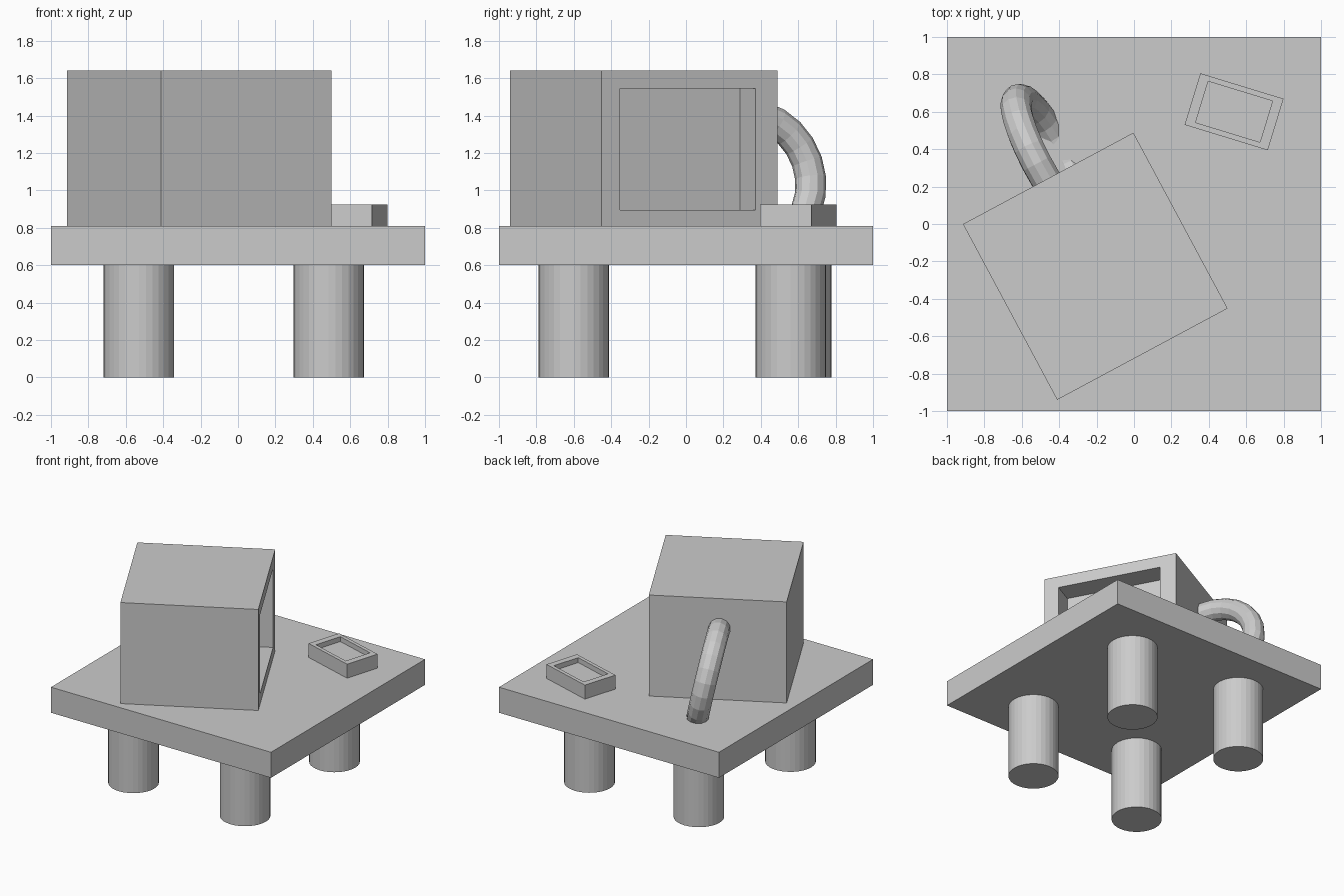
import bpy, bmesh
from math import radians
from mathutils import Matrix

if "Cube" in bpy.data.objects:
    bpy.data.objects.remove(bpy.data.objects["Cube"])


def recessed_box(name, outer, inner, offset, height, depth, matrix):
    """Box with a rectangular pocket in its local +Z face."""
    def rect(size, z, shift=(0, 0)):
        return [bm.verts.new((sx * size[0] / 2 + shift[0], sy * size[1] / 2 + shift[1], z))
                for sx, sy in ((-1, -1), (1, -1), (1, 1), (-1, 1))]

    bm = bmesh.new()
    top = height / 2
    loops = [rect(outer, -top), rect(outer, top),
             rect(inner, top, offset), rect(inner, top - depth, offset)]
    for a, b in zip(loops, loops[1:]):
        for i in range(4):
            j = (i + 1) % 4
            bm.faces.new((a[i], a[j], b[j], b[i]))
    bm.faces.new(loops[0][::-1])
    bm.faces.new(loops[-1])
    bmesh.ops.recalc_face_normals(bm, faces=bm.faces)
    mesh = bpy.data.meshes.new(name)
    bm.to_mesh(mesh)
    bm.free()
    obj = bpy.data.objects.new(name, mesh)
    obj.matrix_world = matrix
    bpy.context.collection.objects.link(obj)
    return obj


def rot(degrees, axis):
    return Matrix.Rotation(radians(degrees), 4, axis)


# Table top
bpy.ops.mesh.primitive_cube_add(size=1, location=(0, 0, 0.705))
table = bpy.context.object
table.name = "table_top"
table.scale = (2, 2, 0.21)

# Legs
legs = {"front_left_leg": (-0.53, -0.60), "front_right_leg": (0.485, -0.60),
        "back_left_leg": (-0.53, 0.59), "back_right_leg": (0.485, 0.56)}
for name, (x, y) in legs.items():
    bpy.ops.mesh.primitive_cylinder_add(vertices=32, radius=0.189, depth=0.6,
                                        location=(x, y, 0.3))
    bpy.context.object.name = name

# Turned box with an open front
recessed_box("open_front_box", (1.066, 0.83), (0.822, 0.65), (-0.009, -0.005), 1.034, 0.18,
             Matrix.Translation((-0.207, -0.226, 1.225)) @ rot(118.2, 'Z') @ rot(90, 'X'))

# Small tray with a shallow pocket
recessed_box("small_tray", (0.465, 0.288), (0.36, 0.23), (0, 0), 0.115, 0.04,
             Matrix.Translation((0.535, 0.60, 0.8675)) @ rot(-17, 'Z'))

# Tilted ring passing through the box and the table top
bpy.ops.mesh.primitive_torus_add(major_segments=24, minor_segments=12,
                                 major_radius=0.35, minor_radius=0.083)
ring = bpy.context.object
ring.name = "ring_handle"
ring.matrix_world = (Matrix.Translation((-0.455, 0.357, 1.065))
                     @ rot(118, 'Z') @ rot(78, 'X'))
